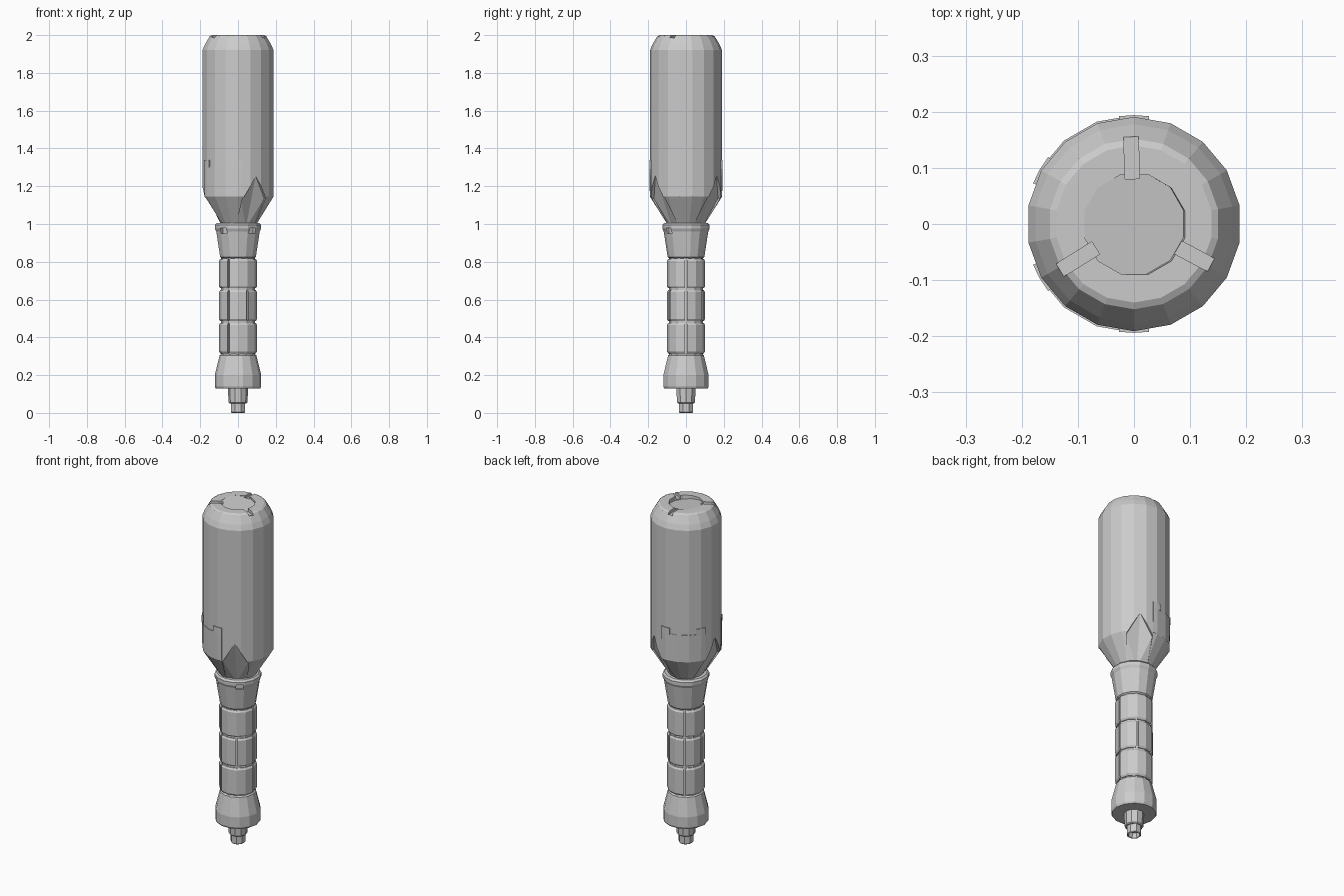
import bpy, bmesh
from math import sin, cos, radians, pi
from mathutils import Vector, Matrix

if "Cube" in bpy.data.objects:
    bpy.data.objects.remove(bpy.data.objects["Cube"])


def make(name, verts, faces):
    me = bpy.data.meshes.new(name)
    bm = bmesh.new()
    vs = [bm.verts.new(v) for v in verts]
    for f in faces:
        bm.faces.new([vs[i] for i in f])
    bmesh.ops.remove_doubles(bm, verts=bm.verts, dist=1e-5)
    bmesh.ops.recalc_face_normals(bm, faces=bm.faces)
    bm.to_mesh(me)
    bm.free()
    ob = bpy.data.objects.new(name, me)
    bpy.context.collection.objects.link(ob)
    return ob


def lathe(name, profile, sides, phase=0):
    """Full turn of an (r, z) profile, closed with end caps."""
    n = len(profile)
    verts = [(r * cos(phase + 2 * pi * i / sides), r * sin(phase + 2 * pi * i / sides), z)
             for i in range(sides) for r, z in profile]
    faces = [(i * n + j, (i + 1) % sides * n + j, (i + 1) % sides * n + j + 1, i * n + j + 1)
             for i in range(sides) for j in range(n - 1)]
    faces += [[i * n + k for i in range(sides)] for k in (0, n - 1)]
    return make(name, verts, faces)


def sector(name, profile, angles):
    """Closed (r, z) profile swept through a list of angles in degrees."""
    n, m = len(profile), len(angles)
    verts = [(r * cos(radians(a)), r * sin(radians(a)), z) for a in angles for r, z in profile]
    faces = [(i * n + j, (i + 1) * n + j, (i + 1) * n + (j + 1) % n, i * n + (j + 1) % n)
             for i in range(m - 1) for j in range(n)]
    faces += [list(range(n)), list(range((m - 1) * n, m * n))]
    return make(name, verts, faces)


def box(name, size, loc, angle):
    x, y, z = (s / 2 for s in size)
    verts = [(a, b, c) for a in (-x, x) for b in (-y, y) for c in (-z, z)]
    faces = [(0, 1, 3, 2), (4, 5, 7, 6), (0, 1, 5, 4), (2, 3, 7, 6), (0, 2, 6, 4), (1, 3, 7, 5)]
    ob = make(name, verts, faces)
    ob.data.transform(Matrix.Rotation(radians(angle), 4, 'Z') @ Matrix.Translation(Vector(loc)))
    return ob


def cut(target, cutter):
    mod = target.modifiers.new("cut", 'BOOLEAN')
    mod.operation, mod.solver, mod.object = 'DIFFERENCE', 'EXACT', cutter
    cutter.hide_render = True
    bpy.context.view_layer.update()
    bpy.context.view_layer.objects.active = target
    bpy.ops.object.modifier_apply(modifier=mod.name)
    bpy.data.objects.remove(cutter)


# Tip and collar under the pommel
lathe("tip", [(.028, .03), (.032, .002), (.036, 0), (.04, .004), (.04, .06)], 8, pi / 8)
lathe("collar", [(.044, .05), (.05, .055), (.054, .14)], 10)

# Pommel, handle core and neck
lathe("pommel", [(.118, .13), (.123, .14), (.123, .2), (.097, .305), (.085, .315)], 14)
lathe("handle_core", [(.09, .3), (.09, .83)], 12)
neck = lathe("neck", [(.085, .815), (.097, .825), (.118, .96), (.125, .975),
                      (.125, .995), (.115, 1.005), (.08, 1.005)], 14, pi / 14)
for a in (230, 310):
    cut(neck, box("neck_notch_cutter", (.05, .04, .03), (.125, 0, .965), a))

# Grip pads: three rows, the middle row split into six
for z0, z1, count in ((.315, .476, 3), (.486, .65, 6), (.66, .815, 3)):
    prof = [(.08, z0), (.094, z0), (.101, z0 + .01), (.101, z1 - .01), (.094, z1), (.08, z1)]
    span = 360 / count
    for k in range(count):
        a0, a1 = k * span + 3, (k + 1) * span - 3
        steps = 12 // count
        sector("grip_pad", prof, [a0 + (a1 - a0) * i / steps for i in range(steps + 1)])

# Head
head = lathe("head", [(.1, 1.0), (.128, 1.045), (.191, 1.145), (.191, 1.92), (.178, 1.95),
                      (.152, 1.994), (.14, 2.0)], 18, radians(10))

# Kite-shaped recesses around the lower head, each with a central ridge
for a in (60, 180, 300):
    inner = [(.187, 0, 1.255), (.155, .07, 1.135), (.068, .055, .98),
             (.083, 0, .98), (.068, -.055, .98), (.155, -.07, 1.135)]
    verts = inner + [(.3, y, z) for _, y, z in inner]
    faces = [(0, 1, 3), (1, 2, 3), (0, 3, 5), (3, 4, 5), tuple(range(6, 12))]
    faces += [(i, (i + 1) % 6, (i + 1) % 6 + 6, i + 6) for i in range(6)]
    kite = make("kite_cutter", verts, faces)
    kite.data.transform(Matrix.Rotation(radians(a), 4, 'Z'))
    cut(head, kite)

# Tilted dish and three radial slots in the top
dish = lathe("dish_cutter", [(.092, 0), (.092, .06)], 12, radians(15))
dish.data.transform(Matrix.Translation((0, 0, 1.989)) @ Matrix.Rotation(radians(7), 4, Vector((.5, 1, 0))))
cut(head, dish)
for a in (92, 212, 332):
    cut(head, box("slot_cutter", (.075, .026, .04), (.118, 0, 2.003), a))

# Thin raised panels with corner tabs above the recesses
for a in (120, 240):
    sector("head_panel", [(.17, 1.15), (.1915, 1.15), (.194, 1.305), (.17, 1.305)],
           [a + d for d in (-38, -30, -10, 10, 30, 38)])
    for s in (-1, 1):
        sector("panel_tab", [(.17, 1.3), (.194, 1.3), (.194, 1.338), (.17, 1.338)],
               [a + s * 22, a + s * 30, a + s * 38])
